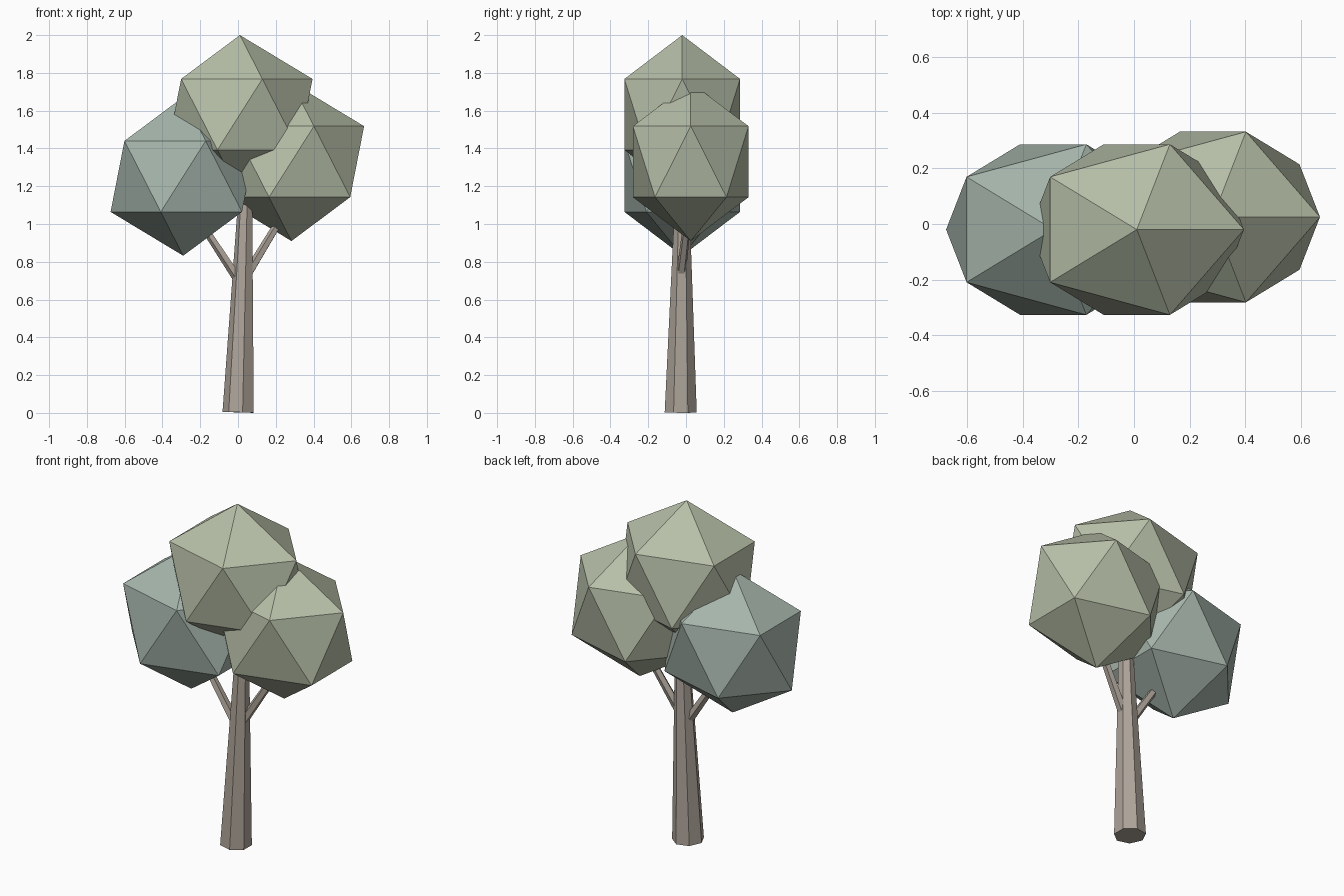
import bpy, bmesh, math
from mathutils import Vector

if "Cube" in bpy.data.objects:
    bpy.data.objects.remove(bpy.data.objects["Cube"])


def material(name, rgb):
    m = bpy.data.materials.new(name)
    m.diffuse_color = (*rgb, 1)
    m.use_nodes = True
    m.node_tree.nodes["Principled BSDF"].inputs["Base Color"].default_value = m.diffuse_color
    return m


bark = material("bark", (0.42, 0.37, 0.32))
leaf = material("leaf", (0.47, 0.52, 0.39))
blue_leaf = material("blue_leaf", (0.38, 0.46, 0.41))


def add_object(name, bm, mat):
    bmesh.ops.recalc_face_normals(bm, faces=bm.faces)
    mesh = bpy.data.meshes.new(name)
    bm.to_mesh(mesh)
    bm.free()
    mesh.materials.append(mat)
    bpy.context.collection.objects.link(bpy.data.objects.new(name, mesh))


def limb(name, start, end, r1, r2, sides):
    """Tapered prism with end caps square to its axis."""
    start, end = Vector(start), Vector(end)
    turn = Vector((0, 0, 1)).rotation_difference(end - start)
    bm = bmesh.new()
    rings = []
    for centre, r in ((start, r1), (end, r2)):
        ring = []
        for i in range(sides):
            a = math.pi + i * math.tau / sides
            ring.append(bm.verts.new(centre + turn @ Vector((r * math.cos(a), r * math.sin(a), 0))))
        rings.append(ring)
        bm.faces.new(ring)
    for i in range(sides):
        j = (i + 1) % sides
        bm.faces.new((rings[0][i], rings[0][j], rings[1][j], rings[1][i]))
    add_object(name, bm, bark)


def crown(name, centre, mat):
    """Icosahedron flattened front to back."""
    bm = bmesh.new()
    bmesh.ops.create_icosphere(bm, subdivisions=1, radius=1)
    bmesh.ops.scale(bm, vec=(0.43, 0.36, 0.42), verts=bm.verts)
    bmesh.ops.translate(bm, vec=centre, verts=bm.verts)
    add_object(name, bm, mat)


# Trunk and branches
limb("trunk", (0.005, -0.028, 0.003), (0.042, -0.02, 1.2), 0.087, 0.036, 7)
limb("left_branch", (0.02, -0.025, 0.68), (-0.21, -0.025, 1.03), 0.027, 0.02, 5)
limb("right_branch", (0.03, -0.03, 0.70), (0.26, 0.015, 1.08), 0.027, 0.02, 5)

# Foliage
crown("top_foliage", (0.01, -0.02, 1.58), leaf)
crown("left_foliage", (-0.29, -0.02, 1.252), blue_leaf)
crown("right_foliage", (0.283, 0.025, 1.33), leaf)
